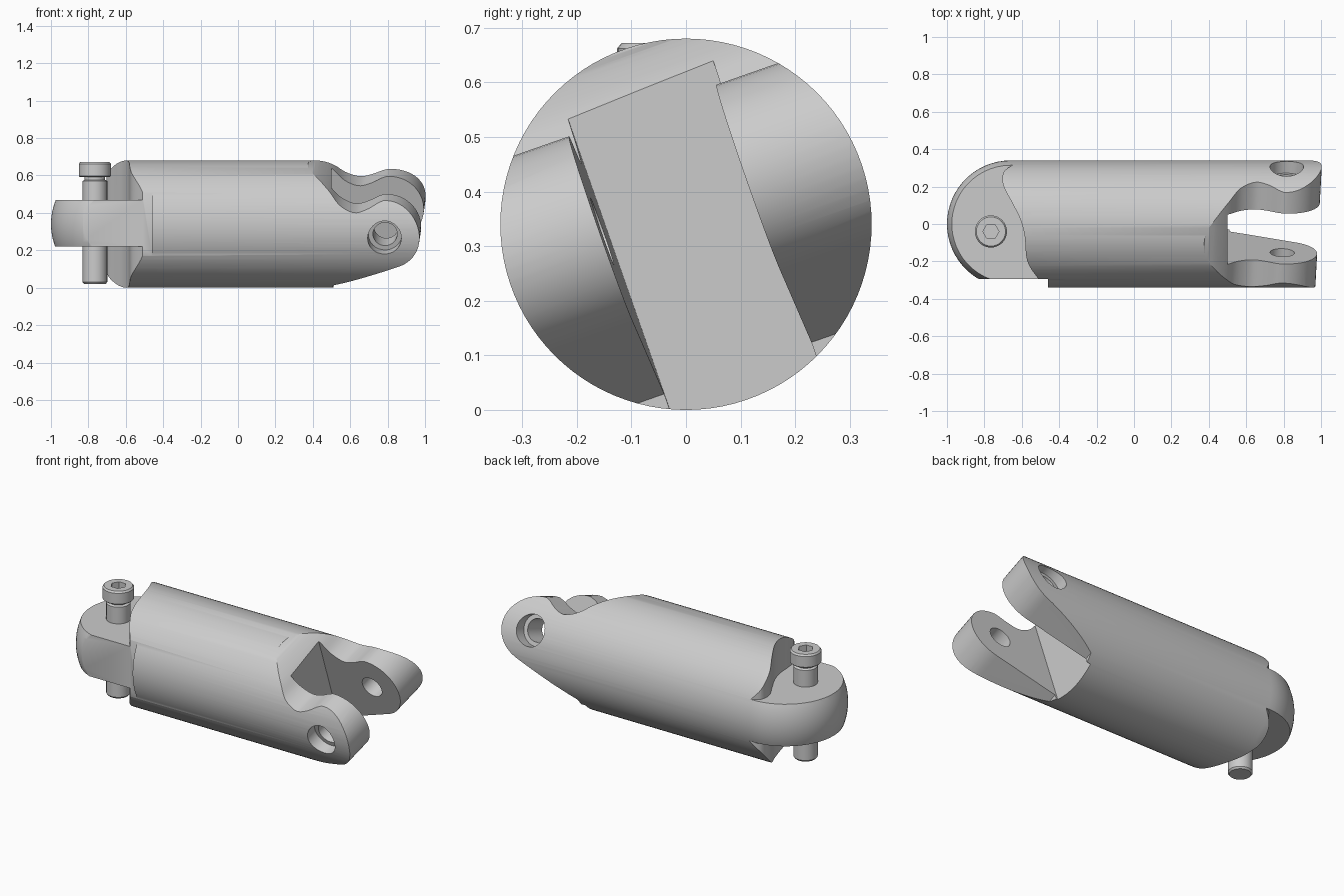
import bpy, bmesh, math
from mathutils import Vector, Matrix

if "Cube" in bpy.data.objects:
    bpy.data.objects.remove(bpy.data.objects["Cube"])

R, ZC = 0.34, 0.34                                  # barrel radius and axis height
TILT = Matrix.Translation((0, 0, ZC)) @ Matrix.Rotation(math.radians(19.3), 4, 'X')
SHEAR = 0.05                                        # slight skew of the fork pin axis


def make(name, bm):
    bmesh.ops.recalc_face_normals(bm, faces=bm.faces)
    me = bpy.data.meshes.new(name)
    bm.to_mesh(me)
    bm.free()
    ob = bpy.data.objects.new(name, me)
    bpy.context.collection.objects.link(ob)
    return ob


def prism(name, pts, lo, hi, place):
    """Closed outline swept from lo to hi; place(a, b, t) gives the 3D point."""
    bm = bmesh.new()
    rings = [[bm.verts.new(place(a, b, t)) for a, b in pts] for t in (lo, hi)]
    n = len(pts)
    for r in rings:
        bm.faces.new(r)
    for i in range(n):
        j = (i + 1) % n
        bm.faces.new((rings[0][i], rings[0][j], rings[1][j], rings[1][i]))
    return make(name, bm)


def lathe(name, prof, place, seg):
    """Revolve (radius, along) points; zero radius closes to a point."""
    bm = bmesh.new()
    rings = []
    for r, h in prof:
        k = 1 if r == 0 else seg
        rings.append([bm.verts.new(place(r * math.cos(2 * math.pi * i / seg),
                                         r * math.sin(2 * math.pi * i / seg), h)) for i in range(k)])
    for a, b in zip(rings, rings[1:]):
        for i in range(seg):
            j = (i + 1) % seg
            f = [a[i % len(a)], a[j % len(a)], b[j % len(b)], b[i % len(b)]]
            bm.faces.new(list(dict.fromkeys(f)))
    return make(name, bm)


def smooth_path(p, steps=5):
    """Catmull-Rom curve through the points."""
    p = [Vector(q) for q in p]
    q = [p[0]] + p + [p[-1]]
    out = []
    for a, b, c, d in zip(q, q[1:], q[2:], q[3:]):
        for s in range(steps):
            t = s / steps
            out.append(0.5 * (2 * b + (c - a) * t + (2 * a - 5 * b + 4 * c - d) * t * t
                              + (3 * b - a - 3 * c + d) * t ** 3))
    return [tuple(v) for v in out + [p[-1]]]


def arc(cx, cy, r, a0, a1, n):
    return [(cx + r * math.cos(math.radians(a0 + (a1 - a0) * i / n)),
             cy + r * math.sin(math.radians(a0 + (a1 - a0) * i / n))) for i in range(n + 1)]


def cut(ob, cutter):
    cutter.hide_render = True
    m = ob.modifiers.new("cut", 'BOOLEAN')
    m.operation, m.solver, m.object = 'DIFFERENCE', 'EXACT', cutter
    bpy.context.view_layer.objects.active = ob
    bpy.ops.object.modifier_apply(modifier=m.name)
    bpy.data.objects.remove(cutter)


def shade(ob):
    bpy.ops.object.select_all(action='DESELECT')
    ob.select_set(True)
    bpy.context.view_layer.objects.active = ob
    bpy.ops.object.shade_smooth_by_angle(angle=math.radians(30))


def plan(x, y, z):
    return Vector((x, y, z))


def fork_side(x, w, n):                             # outline seen along the pin axis
    return TILT @ Vector((x + SHEAR * n, n, w))


def fork_top(x, n, w):                              # outline seen across the slot
    return TILT @ Vector((x, n, w))


# Barrel with a domed left end
dome = [(R * math.sin(math.radians(a)), -0.66 - R * math.cos(math.radians(a))) for a in range(6, 91, 6)]
body = lathe("link_body", [(0, -1.0)] + dome + [(R, 1.1), (0, 1.1)],
             lambda a, b, h: Vector((h, a, ZC + b)), 96)

# Tongue: clear the space above and below, leaving an S-shaped shoulder
s_curve = smooth_path([(-0.51, -0.295), (-0.57, -0.2), (-0.585, -0.06), (-0.61, 0.03),
                       (-0.655, 0.12), (-0.70, 0.21), (-0.695, 0.28), (-0.64, 0.32)])
clear = [(-0.49, -0.45)] + s_curve + [(-0.64, 0.45), (-1.2, 0.45), (-1.2, -0.45)]
for lo, hi in ((0.47, 0.9), (-0.2, 0.22)):
    cut(body, prism("clearance_cutter", clear, lo, hi, plan))
# Flat on the front of the tongue
cut(body, prism("flat_cutter", [(-0.46, -0.295), (-1.2, -0.295), (-1.2, -0.5), (-0.46, -0.5)],
                -0.1, 0.9, plan))

# Fork: rounded ears, dipped on top and sloped underneath
CX, CW, ER = 0.802, 0.038, 0.185
outline = [(0.35, 0.36)] + smooth_path([(0.38, 0.335), (0.44, 0.305), (0.50, 0.26), (0.56, 0.20),
                                        (0.635, 0.168), (0.70, 0.182), (0.76, 0.212)])
outline += arc(CX, CW, ER, 94, -70, 24)
outline += [(0.517, -0.28), (0.517, -0.5), (1.3, -0.5), (1.3, 0.5), (0.35, 0.5)]
cut(body, prism("ear_cutter", outline, -0.5, 0.5, fork_side))
# Slot between the ears
cut(body, prism("slot_cutter", [(0.5, -0.14), (1.2, -0.161), (1.2, 0.125), (0.5, 0.146)],
                -0.6, 0.6, fork_top))
# Pin holes with counterbores on both outer sides
for lo, hi, r in ((-0.5, 0.5, 0.065), (-0.5, -0.27, 0.09), (0.27, 0.5, 0.09)):
    cut(body, prism("pin_hole_cutter", arc(CX - 0.002, CW, r, 0, 348.75, 31), lo, hi, fork_side))
shade(body)

# Bolt through the tongue: chamfered shank, neck groove and cap head
BX, BY = -0.765, -0.04
bolt = lathe("bolt", [(0, 0.02), (0.058, 0.02), (0.066, 0.03), (0.066, 0.57), (0.055, 0.577),
                      (0.055, 0.592), (0.08, 0.592), (0.086, 0.598), (0.086, 0.662),
                      (0.078, 0.672), (0, 0.672)],
             lambda a, b, h: Vector((BX + a, BY + b, h)), 32)
# Hexagonal drive socket
cut(bolt, prism("socket_cutter", arc(BX, BY, 0.043, 0, 300, 5), 0.63, 0.72, plan))
shade(bolt)
